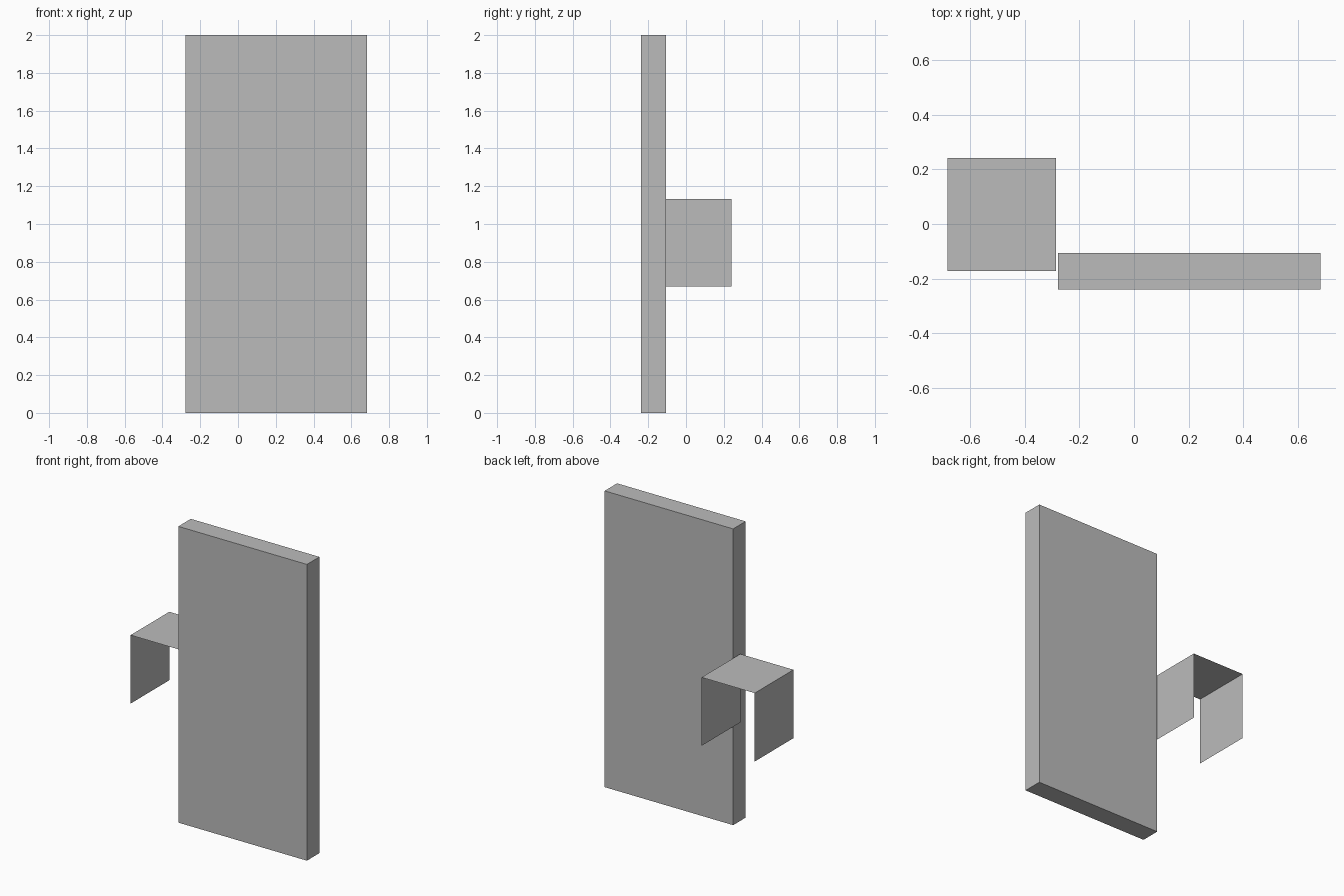
import bpy, bmesh
from mathutils import Matrix, Vector

if "Cube" in bpy.data.objects:
    bpy.data.objects.remove(bpy.data.objects["Cube"])

grey = bpy.data.materials.new("plain_grey")
grey.diffuse_color = (0.5, 0.5, 0.5, 1)
grey.use_nodes = True
grey.node_tree.nodes["Principled BSDF"].inputs["Base Color"].default_value = grey.diffuse_color


def add_object(name, bm):
    bmesh.ops.recalc_face_normals(bm, faces=bm.faces)
    mesh = bpy.data.meshes.new(name)
    bm.to_mesh(mesh)
    bm.free()
    mesh.materials.append(grey)
    obj = bpy.data.objects.new(name, mesh)
    bpy.context.collection.objects.link(obj)
    return obj


def box(x0, x1, y0, y1, z0, z1):
    bm = bmesh.new()
    centre = Vector((x0 + x1, y0 + y1, z0 + z1)) / 2
    size = Matrix.Diagonal((x1 - x0, y1 - y0, z1 - z0, 1))
    bmesh.ops.create_cube(bm, size=1, matrix=Matrix.Translation(centre) @ size)
    return bm


# Tall closed slab
add_object("door_panel", box(-0.278, 0.682, -0.239, -0.106, 0, 2))

# Thin folded sheet: two sides and a top, open at front, back and bottom
bm = bmesh.new()
x0, x1, y0, y1, z0, z1 = -0.682, -0.285, -0.172, 0.241, 0.67, 1.132
profile = [(x0, z0), (x0, z1), (x1, z1), (x1, z0)]
rows = [[bm.verts.new((x, y, z)) for x, z in profile] for y in (y0, y1)]
for i in range(3):
    bm.faces.new((rows[0][i], rows[0][i + 1], rows[1][i + 1], rows[1][i]))
add_object("side_bracket", bm)
